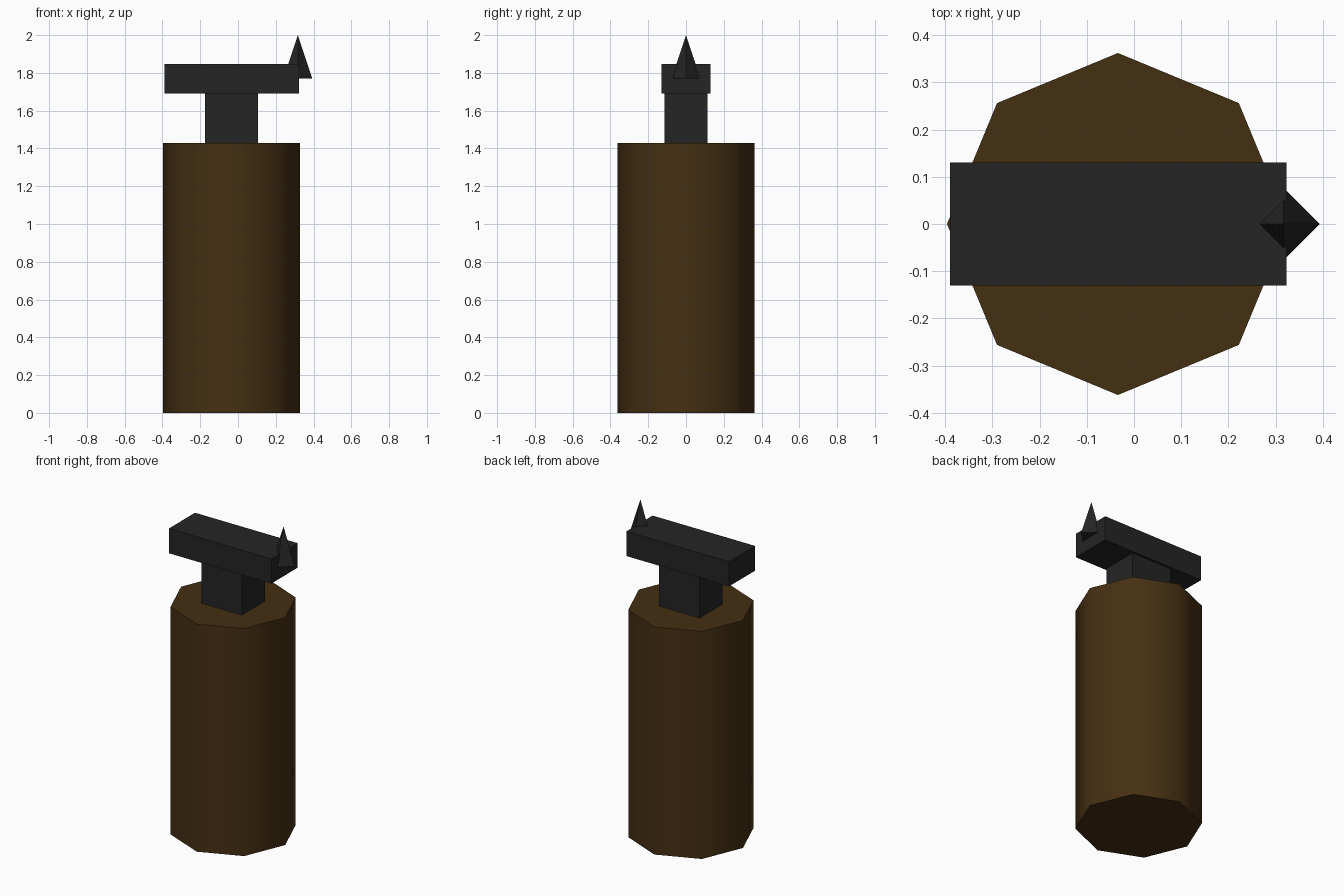
import bpy
import math

if "Cube" in bpy.data.objects:
    bpy.data.objects.remove(bpy.data.objects["Cube"])


def material(name, colour):
    m = bpy.data.materials.new(name)
    m.diffuse_color = (*colour, 1.0)
    m.use_nodes = True
    m.node_tree.nodes["Principled BSDF"].inputs["Base Color"].default_value = m.diffuse_color
    return m


brown = material("dark brown", (0.060, 0.029, 0.006))
black = material("soft black", (0.018, 0.018, 0.018))


def box(name, x0, x1, half_y, z0, z1, mat):
    bpy.ops.mesh.primitive_cube_add(size=1, location=((x0 + x1) / 2, 0, (z0 + z1) / 2))
    ob = bpy.context.object
    ob.name = name
    ob.scale = (x1 - x0, 2 * half_y, z1 - z0)
    bpy.ops.object.transform_apply(location=False, rotation=False, scale=True)
    ob.data.materials.append(mat)
    return ob


def tapered(name, sides, x, r0, r1, z0, z1, mat):
    bpy.ops.mesh.primitive_cone_add(vertices=sides, radius1=r0, radius2=r1,
                                    depth=z1 - z0, location=(x, 0, (z0 + z1) / 2))
    ob = bpy.context.object
    ob.name = name
    ob.data.materials.append(mat)
    return ob


# Eight-sided body, smooth round the sides with sharp rims
tapered("body", 8, -0.034, 0.362, 0.362, 0.0, 1.43, brown)
bpy.ops.object.shade_smooth_by_angle(angle=math.radians(60))

# Neck and crossbar
box("neck", -0.175, 0.107, 0.115, 1.43, 1.70, black)
box("crossbar", -0.39, 0.323, 0.13, 1.692, 1.847, black)

# Four-sided spike at the end of the crossbar
tapered("spike", 4, 0.317, 0.076, 0.0, 1.77, 2.0, black)
